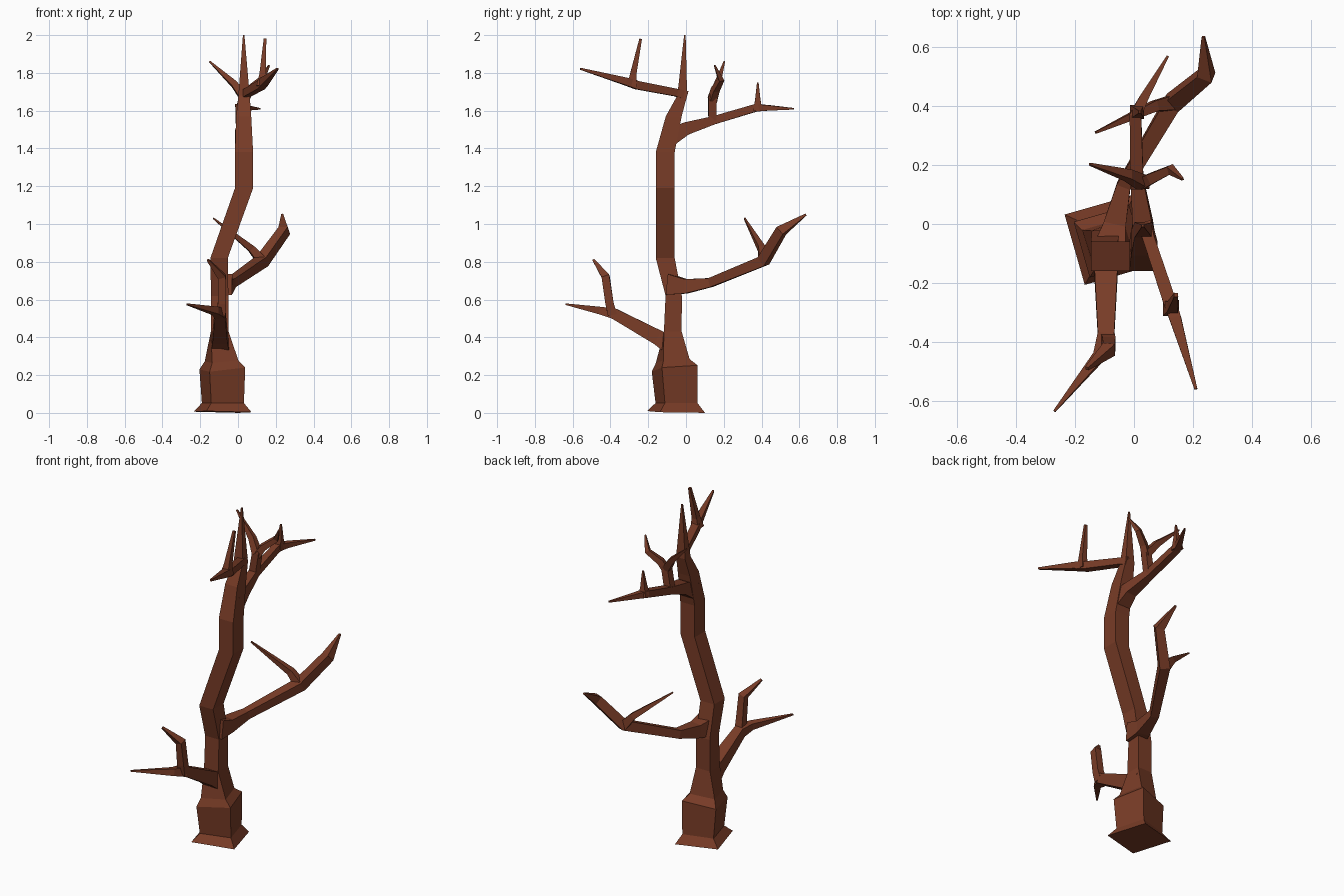
import bpy, bmesh, math
from mathutils import Vector

bark = bpy.data.materials.new("bark")
bark.diffuse_color = (0.19, 0.045, 0.02, 1)


def skin_rings(name, rings):
    """Bridge four-sided rings into one closed, flat-shaded part."""
    bm = bmesh.new()
    loops = [[bm.verts.new(p) for p in ring] for ring in rings]
    for a, b in zip(loops, loops[1:]):
        for i in range(4):
            j = (i + 1) % 4
            bm.faces.new((a[i], a[j], b[j], b[i]))
    bm.faces.new(loops[0][::-1])
    bm.faces.new(loops[-1])
    bmesh.ops.recalc_face_normals(bm, faces=bm.faces)
    mesh = bpy.data.meshes.new(name)
    bm.to_mesh(mesh)
    bm.free()
    mesh.materials.append(bark)
    obj = bpy.data.objects.new(name, mesh)
    bpy.context.collection.objects.link(obj)
    return obj


def flat_ring(x, y, z, hx, hy, twist=0, tilt=0):
    """Horizontal rectangle, optionally twisted about z and tilted."""
    c, s = math.cos(math.radians(twist)), math.sin(math.radians(twist))
    ring = []
    for u, v in ((-hx, -hy), (hx, -hy), (hx, hy), (-hx, hy)):
        dx, dy = u * c - v * s, u * s + v * c
        ring.append((x + dx, y + dy, z + tilt * (dx + dy)))
    return ring


def limb(name, points):
    """Square tapered tube through (x, y, z, half width) points."""
    pos = [Vector(p[:3]) for p in points]
    dirs = [(b - a).normalized() for a, b in zip(pos, pos[1:])]
    side = dirs[0].cross(Vector((0, 0, 1)))
    if side.length < 0.3:
        side = Vector((1, 0, 0))
    rings = []
    for i, p in enumerate(pos):
        t = (dirs[max(i - 1, 0)] + dirs[min(i, len(dirs) - 1)]).normalized()
        side = (side - t * side.dot(t)).normalized()
        up = side.cross(t)
        r = points[i][3]
        rings.append([p + (side * u + up * v) * r
                      for u, v in ((-1, -1), (1, -1), (1, 1), (-1, 1))])
    return skin_rings(name, rings)


# Trunk with twisted, flared foot
skin_rings("trunk", [
    flat_ring(-0.082, -0.053, 0.005, 0.124, 0.124, 16, -0.02),
    flat_ring(-0.08, -0.05, 0.052, 0.09, 0.09, 16),
    flat_ring(-0.083, -0.06, 0.235, 0.098, 0.098, 16, 0.09),
    flat_ring(-0.087, -0.07, 0.275, 0.072, 0.072, 16, 0.07),
    flat_ring(-0.097, -0.07, 0.43, 0.047, 0.047),
    flat_ring(-0.097, -0.065, 0.62, 0.046, 0.043),
    flat_ring(-0.1, -0.11, 0.82, 0.046, 0.05),
    flat_ring(0.032, -0.11, 1.19, 0.048, 0.05),
    flat_ring(0.032, -0.11, 1.38, 0.048, 0.05),
    flat_ring(0.03, -0.065, 1.57, 0.04, 0.042),
    flat_ring(0.032, -0.02, 1.68, 0.03, 0.026),
    flat_ring(0.03, -0.006, 2.0, 0.004, 0.004)])

# Low branch on the front
limb("low_branch", [(-0.095, -0.05, 0.34, 0.055), (-0.095, -0.15, 0.4, 0.04),
                    (-0.095, -0.38, 0.525, 0.028), (-0.12, -0.45, 0.54, 0.02),
                    (-0.27, -0.635, 0.575, 0.004)])
limb("low_branch_twig", [(-0.09, -0.39, 0.52, 0.024), (-0.085, -0.405, 0.58, 0.022),
                         (-0.085, -0.425, 0.72, 0.021), (-0.16, -0.49, 0.81, 0.006)])

# Middle branch on the back
limb("middle_branch", [(-0.085, -0.09, 0.68, 0.055), (-0.065, 0.0, 0.67, 0.038),
                       (-0.035, 0.13, 0.69, 0.024), (0.13, 0.41, 0.805, 0.029),
                       (0.245, 0.505, 0.965, 0.026), (0.235, 0.635, 1.05, 0.005)])
limb("middle_branch_twig", [(0.13, 0.41, 0.8, 0.026), (0.07, 0.4, 0.87, 0.018),
                            (-0.13, 0.31, 1.03, 0.004)])

# Upper branch on the back, with a forked twig and a spike
limb("upper_back_branch", [(0.03, -0.08, 1.46, 0.045), (0.03, 0.0, 1.505, 0.034),
                           (0.01, 0.15, 1.55, 0.022), (0.005, 0.37, 1.615, 0.02),
                           (0.035, 0.43, 1.615, 0.015), (0.115, 0.57, 1.61, 0.004)])
limb("back_spike", [(0.01, 0.38, 1.6, 0.024), (0.015, 0.38, 1.66, 0.014),
                    (0.02, 0.38, 1.75, 0.004)])
limb("fork_left", [(0.01, 0.14, 1.55, 0.022), (0.03, 0.14, 1.67, 0.022),
                   (-0.02, 0.165, 1.74, 0.017), (-0.15, 0.203, 1.86, 0.004)])
limb("fork_right", [(0.03, 0.14, 1.66, 0.02), (0.06, 0.155, 1.71, 0.018),
                    (0.125, 0.185, 1.765, 0.014), (0.165, 0.152, 1.84, 0.004)])

# Upper branch on the front, with an upright spike
limb("upper_front_branch", [(0.035, 0.0, 1.68, 0.024), (0.05, -0.05, 1.695, 0.02),
                            (0.12, -0.26, 1.735, 0.022), (0.14, -0.32, 1.755, 0.02),
                            (0.21, -0.56, 1.822, 0.005)])
limb("front_spike", [(0.125, -0.285, 1.73, 0.027), (0.13, -0.28, 1.79, 0.017),
                     (0.143, -0.24, 1.98, 0.007)])
